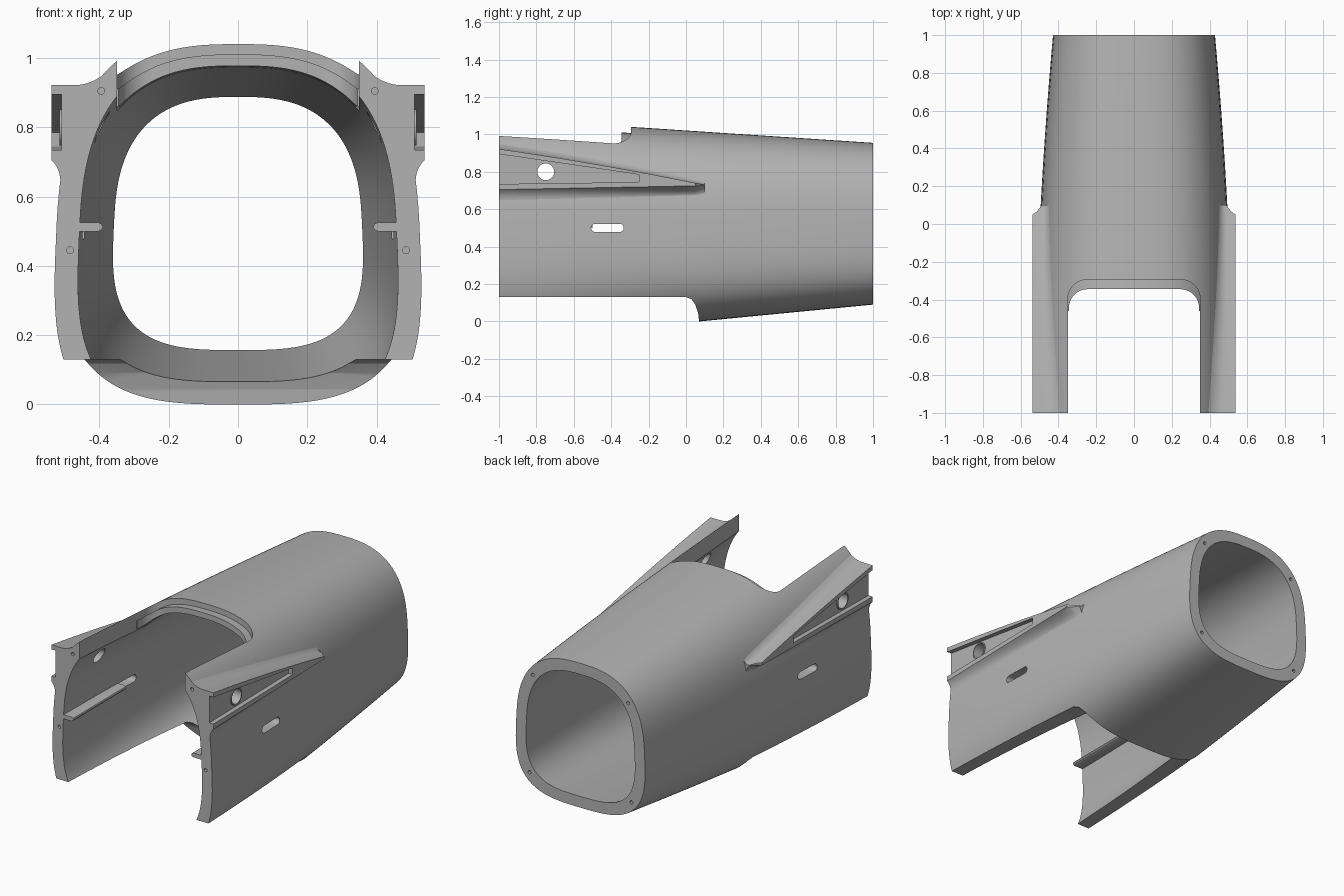
import bpy, bmesh, math
from mathutils import Vector

cube = bpy.data.objects.get("Cube")
if cube:
    bpy.data.objects.remove(cube)

grey = bpy.data.materials.new("plain grey")
grey.use_nodes = True
COLOUR = (0.45, 0.45, 0.45, 1)
grey.diffuse_color = COLOUR
grey.node_tree.nodes["Principled BSDF"].inputs["Base Color"].default_value = COLOUR

THICK = 0.067   # wall thickness
EGG = 0.05      # how much wider the section is below than above


def dims(y):
    """Half width, half height and centre height of the body at y."""
    top = 0.955 + 0.066 * (1 - y)
    bottom = 0.09 - 0.097 * (1 - y)
    return 0.495 - 0.05 * y - 0.02 * y * y, (top - bottom) / 2, (top + bottom) / 2


def section_point(a, y, inset):
    w, h, mid = dims(y)
    s, c = math.sin(a), math.cos(a)
    n = 2.7 if s > 0 else 3.2
    t = math.copysign(abs(s) ** (2 / n), s)
    x = math.copysign(abs(c) ** (2 / n), c) * (1 - EGG * t)
    return Vector(((w - inset) * x, y, mid + (h - inset) * t))


def skin_x(y, z):
    """Outer skin x at a given y and z."""
    w, h, mid = dims(y)
    t = max(-1, min(1, (z - mid) / h))
    n = 2.7 if t > 0 else 3.2
    return w * (1 - EGG * t) * (1 - abs(t) ** n) ** (1 / n)


def make(name, bm):
    bmesh.ops.recalc_face_normals(bm, faces=bm.faces)
    mesh = bpy.data.meshes.new(name)
    bm.to_mesh(mesh)
    bm.free()
    mesh.materials.append(grey)
    ob = bpy.data.objects.new(name, mesh)
    bpy.context.collection.objects.link(ob)
    return ob


def loft(name, rings, closed=False):
    """Skin a list of rings; closed joins last to first, otherwise cap the ends."""
    bm = bmesh.new()
    vs = [[bm.verts.new(p) for p in r] for r in rings]
    pairs = list(zip(vs, vs[1:])) + ([(vs[-1], vs[0])] if closed else [])
    for r, q in pairs:
        for i in range(len(r)):
            j = (i + 1) % len(r)
            bm.faces.new((r[i], r[j], q[j], q[i]))
    if not closed:
        bm.faces.new(vs[0])
        bm.faces.new(vs[-1])
    return make(name, bm)


def tube(name, d_out, d_in, y0, y1, steps, segs=128):
    ys = [y0 + (y1 - y0) * i / steps for i in range(steps + 1)]
    ring = lambda y, d: [section_point(math.tau * (i + 0.5) / segs, y, d) for i in range(segs)]
    return loft(name, [ring(y, d_out) for y in ys] + [ring(y, d_in) for y in reversed(ys)], True)


def prism(name, pts, axis, lo, hi):
    """Extrude a flat outline along x, y or z."""
    def at(p, v):
        q = list(p)
        q.insert(axis, v)
        return q
    ob = loft(name, [[at(p, lo) for p in pts], [at(p, hi) for p in pts]])
    return ob


def pill(u, v, r, half=0.0, n=24):
    """Circle or slot outline."""
    return [(u + r * math.cos(a) + math.copysign(half, math.cos(a)), v + r * math.sin(a))
            for a in (math.tau * (i + 0.5) / n for i in range(n))]


def opening(back, half, r=0.1):
    """Plan outline of the roof opening, with round back corners."""
    arc = [(half - r + r * math.cos(a), back - r + r * math.sin(a))
           for a in (math.pi / 2 * i / 10 for i in range(11))]
    right = [(half, -1.3)] + arc
    return right + [(-x, y) for x, y in reversed(right)]


def cut(ob, cutters, op='DIFFERENCE'):
    bpy.context.view_layer.objects.active = ob
    for c in cutters:
        m = ob.modifiers.new("cut", 'BOOLEAN')
        m.operation, m.object, m.solver = op, c, 'EXACT'
        bpy.ops.object.modifier_apply(modifier=m.name)


def mirror_x(ob):
    m = ob.modifiers.new("mirror", 'MIRROR')
    m.use_axis = (True, False, False)
    bpy.context.view_layer.objects.active = ob
    bpy.ops.object.modifier_apply(modifier=m.name)


# Cutters
roof_cut = prism("roof_cutter", opening(-0.295, 0.35), 2, 0.75, 1.4)
lip_cut = prism("lip_cutter", opening(-0.345, 0.345), 2, 0.75, 1.4)
belly_cut = prism("belly_cutter", [(-1.3, -0.4), (0.07, -0.4), (0.07, 0), (0.065, 0.045), (0.05, 0.09),
                                   (0.03, 0.118), (0, 0.13), (-1.3, 0.13)], 0, -1, 1)
round_hole = prism("round_hole_cutter", pill(-0.75, 0.8, 0.045, n=32), 0, -1, 1)
slot_hole = prism("slot_cutter", pill(-0.42, 0.5, 0.022, 0.065), 0, -1, 1)
pocket = prism("pocket_cutter", [(-1.2, 0.732), (-0.25, 0.745), (-0.25, 0.785), (-1, 0.895), (-1.2, 0.92)],
               0, 0.51, 0.7)
screw_holes = []
for side in (-1, 1):
    for x, z in ((0.395, 0.905), (0.485, 0.445)):
        screw_holes.append(prism("front_screw_cutter", pill(side * x, z, 0.01, n=12), 1, -1.1, -0.96))
    for deg in (38, -42):
        p = section_point(math.radians(deg), 1, THICK / 2)
        screw_holes.append(prism("rear_screw_cutter", pill(side * p.x, p.z, 0.01, n=12), 1, 0.96, 1.1))

# Main body shell
shell = tube("body_shell", 0, THICK, -1, 1, 24)
cut(shell, [roof_cut, belly_cut, round_hole, slot_hole] + screw_holes)

# Stepped lip around the back of the roof opening
lip = tube("opening_lip", 0.033, THICK - 0.001, -0.5, -0.2, 6)
lip_zone = prism("lip_zone", [(-0.36, 0.86), (0.36, 0.86), (0.36, 1.3), (-0.36, 1.3)], 1, -0.46, -0.25)
cut(lip, [lip_zone], 'INTERSECT')
cut(lip, [lip_cut])


# Side fairings that taper back into the body
def fairing_ring(y, reach=0.538):
    f = (y + 1) / 1.05
    top = 0.922 - 0.15 * f - 0.032 * f * f
    low = 0.705 + 0.02 * f
    rise, drop = 0.085 - 0.03 * f, 0.08 - 0.02 * f
    flat = min(skin_x(y, top) + 0.055 - 0.02 * f, reach - 0.002)

    def bend(p, q, r, n=8):
        return [((1 - t) ** 2 * p[0] + 2 * t * (1 - t) * q[0] + t * t * r[0],
                 (1 - t) ** 2 * p[1] + 2 * t * (1 - t) * q[1] + t * t * r[1])
                for t in (i / n for i in range(n + 1))]
    upper = bend((flat, top), (skin_x(y, top + 0.015), top), (skin_x(y, top + rise) - 0.002, top + rise))
    lower = bend((skin_x(y, low - drop) - 0.002, low - drop),
                 (skin_x(y, low) + 0.004, low - 0.03), (reach, low))
    mid = (top + low) / 2
    inner = [(skin_x(y, z) - 0.03, z) for z in (top + rise, top, mid, low - drop)]
    return [Vector((x, y, z)) for x, z in lower + [(reach, top)] + upper + inner]


stations = [-1 + 1.05 * i / 14 for i in range(15)]
rings = [fairing_ring(y) for y in stations]
rings += [fairing_ring(0.065, 0.515), fairing_ring(0.1, 0.488)]
fairing = loft("side_fairings", rings)
cut(fairing, [roof_cut, pocket, round_hole] + [s for s in screw_holes if s.name.startswith("front")])
mirror_x(fairing)

# Inner rails with rounded edges
rail_outline = [(0.46, 0.5), (0.402, 0.5), (0.393, 0.505), (0.39, 0.5125), (0.393, 0.52), (0.402, 0.525), (0.46, 0.525)]
rail = prism("inner_rails", rail_outline, 1, -1, -0.5)
mirror_x(rail)

# Thin collars around the round holes
collar_rings = [[Vector((x, y, z)) for y, z in pill(-0.75, 0.8, r, n=32)]
                for x, r in ((0.505, 0.052), (0.516, 0.052), (0.516, 0.045), (0.505, 0.045))]
collar = loft("hole_collars", collar_rings, True)
mirror_x(collar)

# Remove the cutters and finish shading
for c in [roof_cut, lip_cut, belly_cut, round_hole, slot_hole, pocket, lip_zone] + screw_holes:
    bpy.data.objects.remove(c)
for ob in (shell, lip, fairing, rail, collar):
    bpy.ops.object.select_all(action='DESELECT')
    ob.select_set(True)
    bpy.context.view_layer.objects.active = ob
    bpy.ops.object.shade_smooth_by_angle(angle=math.radians(30))
